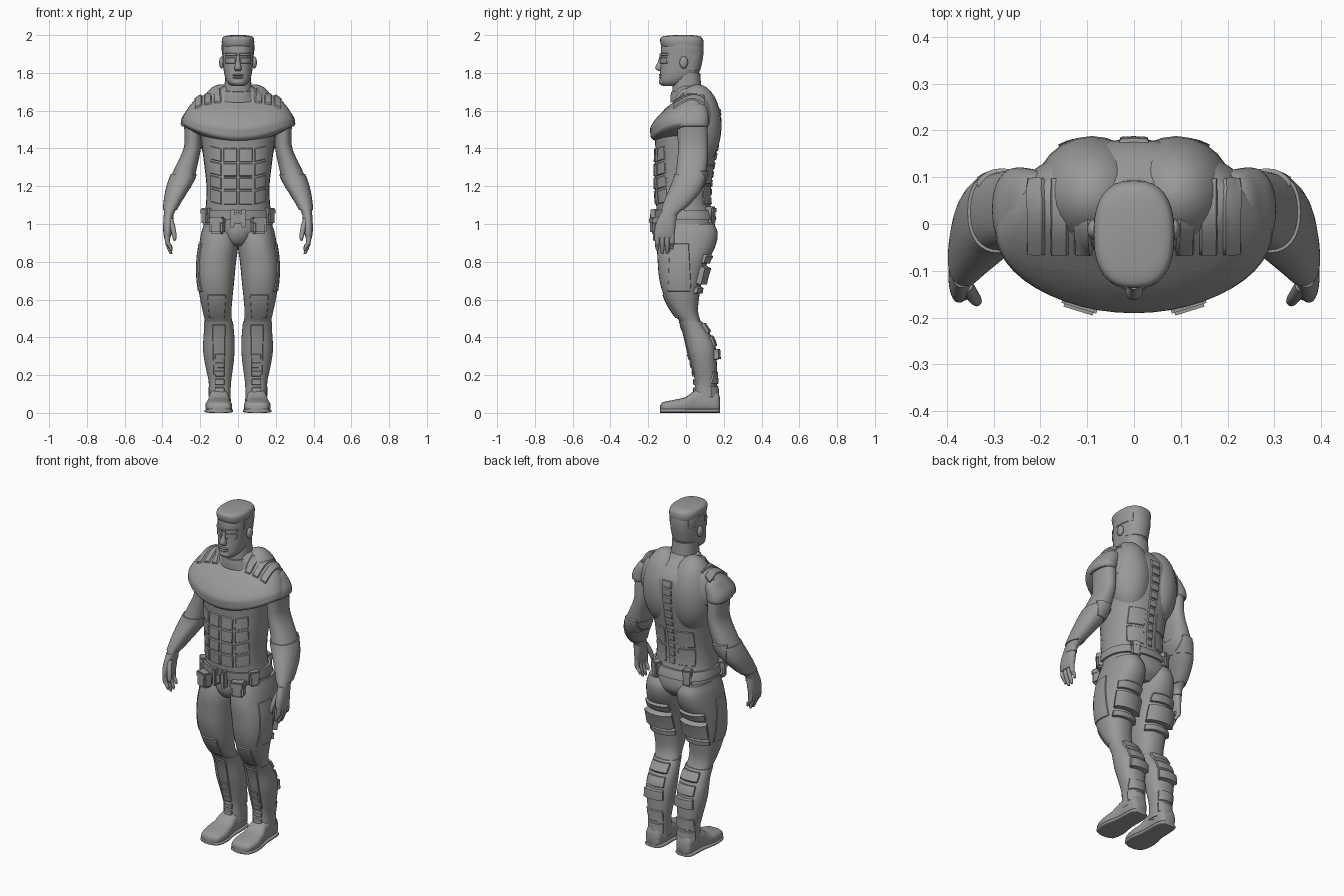
import bpy, bmesh
from math import cos, sin, pi, radians, copysign
from mathutils import Vector, Matrix
from mathutils.bvhtree import BVHTree

if "Cube" in bpy.data.objects:
    bpy.data.objects.remove(bpy.data.objects["Cube"])

GREY = (0.32, 0.32, 0.32, 1)
suit = bpy.data.materials.new("suit_grey")
suit.use_nodes = True
suit.diffuse_color = GREY
suit.node_tree.nodes["Principled BSDF"].inputs["Base Color"].default_value = GREY
made = []


def finish(name, bm, mirror):
    mesh = bpy.data.meshes.new(name)
    bm.to_mesh(mesh)
    bm.free()
    mesh.materials.append(suit)
    obj = bpy.data.objects.new(name, mesh)
    bpy.context.scene.collection.objects.link(obj)
    if mirror:
        obj.modifiers.new("mirror", "MIRROR").use_mirror_merge = False
    made.append(obj)
    return obj


def sample(rows, t):
    """Smoothly interpolated extents at station t."""
    rows = sorted(rows)
    last = len(rows) - 1
    i = next((k for k in range(last) if t <= rows[k + 1][0]), last - 1)
    a, b = rows[i], rows[i + 1]
    before, after = rows[max(i - 1, 0)], rows[min(i + 2, last)]
    h = b[0] - a[0]
    s = (t - a[0]) / h
    out = []
    for p, q, o, n in zip(a[1:], b[1:], before[1:], after[1:]):
        m0 = (q - o) / (b[0] - before[0]) * h
        m1 = (n - p) / (after[0] - a[0]) * h
        out.append(p + s * m0 + s * s * (3 * (q - p) - 2 * m0 - m1)
                   + s ** 3 * (2 * (p - q) + m0 + m1))
    return out


def loft(name, rows, mirror=True, power=2.3, axis="z", lift=0, shear=0, segs=32, sub=4):
    """Rounded sections (station, x0, x1, y0, y1) skinned along an axis."""
    rows = sorted(rows)
    stations = [a[0] + (b[0] - a[0]) * k / sub for a, b in zip(rows, rows[1:]) for k in range(sub)]
    bm, rings = bmesh.new(), []
    for t in stations + [rows[-1][0]]:
        x0, x1, y0, y1 = sample(rows, t)
        ring = []
        for k in range(segs):
            c, s = cos(2 * pi * k / segs), sin(2 * pi * k / segs)
            x = (x0 + x1) / 2 + (x1 - x0) / 2 * copysign(abs(c) ** (2 / power), c)
            y = (y0 + y1) / 2 + (y1 - y0) / 2 * copysign(abs(s) ** (2 / power), s)
            co = (x, y, t + lift * x * x + shear * y) if axis == "z" else (x, t, y)
            ring.append(bm.verts.new(co))
        rings.append(ring)
    for low, high in zip(rings, rings[1:]):
        for k in range(segs):
            n = (k + 1) % segs
            bm.faces.new((low[k], low[n], high[n], high[k]))
    bm.faces.new(rings[0][::-1])
    bm.faces.new(rings[-1])
    bmesh.ops.recalc_face_normals(bm, faces=bm.faces)
    return finish(name, bm, mirror)


def both(rows):
    return [(z, -h, h, y0, y1) for z, h, y0, y1 in rows]


def sleeve(name, rows, z0, z1, grow, mirror=True, count=8):
    """A shell that hugs part of a loft."""
    out = []
    for k in range(count + 1):
        z = z0 + (z1 - z0) * k / count
        x0, x1, y0, y1 = sample(rows, z)
        out.append((z, x0 - grow, x1 + grow, y0 - grow, y1 + grow))
    return loft(name, out, mirror, sub=2)


def blob(name, centre, radii, mirror=True):
    bm = bmesh.new()
    bmesh.ops.create_uvsphere(bm, u_segments=24, v_segments=16, radius=1,
                              matrix=Matrix.Translation(centre) @ Matrix.Diagonal((*radii, 1)))
    return finish(name, bm, mirror)


def box(name, centre, size, turn=0, mirror=True):
    bm = bmesh.new()
    bmesh.ops.create_cube(bm, size=1, matrix=Matrix.Translation(centre)
                          @ Matrix.Rotation(turn, 4, "Z") @ Matrix.Diagonal((*size, 1)))
    bmesh.ops.bevel(bm, geom=bm.edges[:], offset=min(size) * 0.18, segments=2, affect="EDGES")
    return finish(name, bm, mirror)


def surface(*objs):
    bm = bmesh.new()
    for obj in objs:
        bm.from_mesh(obj.data)
    tree = BVHTree.FromBMesh(bm)
    bm.free()
    return tree


VIEWS = {"front": (lambda u, v: (u, -1, v), (0, 1, 0)),
         "back": (lambda u, v: (u, 1, v), (0, -1, 0)),
         "top": (lambda u, v: (u, v, 2.6), (0, 0, -1)),
         "side": (lambda u, v: (1.1, u, v), (-1, 0, 0))}


def plate(name, tree, view, rect, thick=0.01, taper=1, slant=0, mirror=True, n=7):
    """A raised pad projected on a surface; taper scales its top width."""
    place, aim = VIEWS[view]
    aim = Vector(aim)
    u0, u1, v0, v1 = rect

    def steps(size):
        e = min(0.25, 0.006 / size)
        return [0] + [e + (1 - 2 * e) * k / n for k in range(n + 1)] + [1]

    us, vs = steps(u1 - u0), steps(v1 - v0)
    bm, grid = bmesh.new(), []
    for j, t in enumerate(vs):
        line = []
        for i, s in enumerate(us):
            u = (u0 + u1) / 2 + (s - 0.5) * (u1 - u0) * (1 + (taper - 1) * t)
            v = v0 + (v1 - v0) * t + slant * (u - u0)
            start = Vector(place(u, v))
            hit, normal = tree.ray_cast(start, aim)[:2]
            if hit is None:
                hit, normal = tree.find_nearest(start + aim)[:2]
            rim = i in (0, len(us) - 1) or j in (0, len(vs) - 1)
            line.append(bm.verts.new(hit + normal * (-0.004 if rim else thick)))
        grid.append(line)
    for a, b in zip(grid, grid[1:]):
        for i in range(len(us) - 1):
            bm.faces.new((a[i], a[i + 1], b[i + 1], b[i]))
    bm.normal_update()
    if sum(f.normal.dot(aim) * f.calc_area() for f in bm.faces) > 0:
        bmesh.ops.reverse_faces(bm, faces=bm.faces)
    return finish(name, bm, mirror)


# Trunk, chest and shoulders
TORSO = both([(0.9, .09, -.1, .11), (.95, .165, -.135, .15), (1.02, .18, -.15, .15), (1.1, .17, -.158, .13),
              (1.2, .167, -.166, .132), (1.3, .177, -.166, .145), (1.4, .19, -.162, .165), (1.5, .2, -.165, .178),
              (1.6, .215, -.12, .178), (1.65, .19, -.065, .155), (1.69, .13, -.06, .12), (1.73, .075, -.05, .08)])
torso = loft("torso", TORSO, False)
chest = loft("chest", both([(1.435, .17, -.155, .12), (1.452, .28, -.182, .15), (1.48, .295, -.189, .165), (1.515, .285, -.187, .178),
                            (1.58, .252, -.14, .178), (1.645, .2, -.068, .155), (1.672, .14, -.045, .12)]),
             False, power=2, lift=.8, segs=48)
caps = loft("shoulder_caps", [(1.515, .2, .295, -.05, .112), (1.525, .19, .303, -.058, .12), (1.56, .18, .298, -.055, .12),
                              (1.6, .17, .272, -.04, .115), (1.63, .17, .248, -.015, .1), (1.645, .19, .215, .02, .07)])
lats = blob("back_muscles", (.09, .06, 1.52), (.125, .128, .22))

# Legs, boots and feet
LEG = [(1.0, .03, .18, -.12, .15), (.95, .005, .195, -.14, .168), (.88, .0, .207, -.152, .155), (.8, .01, .217, -.15, .115),
       (.7, .02, .215, -.14, .085), (.6, .03, .2, -.11, .068), (.53, .035, .185, -.07, .065), (.47, .03, .174, -.025, .085),
       (.4, .024, .178, -.003, .135), (.33, .023, .18, .013, .155), (.25, .03, .168, .035, .158),
       (.15, .043, .148, .053, .16), (.05, .043, .15, .04, .168)]
legs = loft("legs", LEG)
boots = sleeve("boots", LEG, .06, .485, .005)
FOOT = [(-.137, .075, .125, .01, .04), (-.125, .045, .155, .004, .055), (-.06, .031, .172, .0, .07), (.0, .04, .165, .0, .085),
        (.05, .045, .155, .0, .12), (.12, .045, .152, .0, .13), (.17, .055, .145, .0, .11), (.18, .07, .13, .01, .08)]
loft("feet", FOOT, axis="y", power=2.8)
loft("soles", [(y, a - .005, b + .005, 0, .022) for y, a, b, _, _ in FOOT], axis="y", power=4)

# Arms, gauntlets and hands
ARM = [(1.61, .2, .25, .01, .09), (1.55, .19, .285, -.04, .108), (1.48, .195, .283, -.045, .115), (1.4, .197, .288, -.042, .116),
       (1.3, .217, .333, -.05, .112), (1.24, .232, .36, -.062, .102), (1.17, .272, .38, -.09, .07),
       (1.1, .315, .39, -.118, .01), (1.05, .34, .393, -.135, -.045), (1.02, .343, .395, -.145, -.05)]
arms = loft("arms", ARM)
sleeve("gauntlets", ARM, 1.075, 1.265, .006)
loft("palms", [(1.06, .345, .39, -.135, -.055), (1.0, .346, .396, -.16, -.055), (.95, .352, .395, -.168, -.06), (.925, .358, .39, -.164, -.068)])
for k, tip in enumerate((.86, .84, .842, .865)):
    y = -.152 + .026 * k
    path = [(.95, .375, y, .014), (.9, .372, y, .013), (tip + .02, .36, y, .011), (tip, .354, y, .006)]
    loft(f"finger_{k + 1}", [(z, x - r, x + r, p - r, p + r) for z, x, p, r in path], segs=12, power=2)
thumb = [(1.03, .358, -.13, .014), (.98, .345, -.152, .014), (.93, .336, -.165, .011), (.91, .336, -.167, .005)]
loft("thumbs", [(z, x - r, x + r, p - r, p + r) for z, x, p, r in thumb], segs=12, power=2)

# Head and neck
loft("neck", both([(1.64, .09, -.055, .11), (1.7, .074, -.072, .085), (1.8, .068, -.06, .075)]), False)
loft("collar", both([(1.66, .1, -.082, .115), (1.69, .086, -.082, .1), (1.715, .078, -.079, .084)]), False, shear=.2)
HEAD = both([(1.73, .035, -.12, -.05), (1.75, .056, -.138, .0), (1.79, .072, -.138, .06), (1.84, .078, -.135, .08),
             (1.9, .082, -.133, .09), (1.95, .083, -.128, .089), (1.985, .07, -.1, .07), (1.99, .05, -.07, .05)])
head = loft("head", HEAD, False)
loft("hair", both([(1.93, .078, -.118, .086), (1.945, .084, -.131, .092), (1.97, .086, -.137, .092),
                   (1.988, .08, -.132, .083), (1.996, .065, -.11, .065), (2.0, .035, -.06, .035)]), False, power=2.5)
on_head = surface(head)
plate("hair_back", on_head, "back", (-.076, .076, 1.81, 1.955), .003, mirror=False)
plate("hair_sides", on_head, "side", (-.06, .07, 1.89, 1.955), .003)
plate("lenses", on_head, "front", (.01, .068, 1.846, 1.884), .005)
plate("brows", on_head, "front", (.003, .068, 1.888, 1.906), .007)
loft("nose", both([(1.81, .016, -.146, -.11), (1.824, .019, -.163, -.11), (1.86, .011, -.148, -.11),
                   (1.89, .01, -.14, -.11)]), False, segs=16)
for name, z in (("upper_lip", 1.789), ("lower_lip", 1.776)):
    blob(name, (0, -.132, z), (.03, .012, .007), False)
blob("chin", (0, -.122, 1.752), (.036, .021, .02), False)
blob("ears", (.086, -.012, 1.855), (.014, .022, .032))

# Stomach, flank, back and shoulder padding
on_torso = surface(torso)
ABS = (1.1, 1.18, 1.25, 1.325, 1.405)
for k, (low, high) in enumerate(zip(ABS, ABS[1:])):
    plate(f"stomach_pads_{k + 1}", on_torso, "front", (.002, .078, low, high - .002), .007)
    plate(f"flank_pads_{k + 1}", on_torso, "front", (.084, .15, low, high - .004), .004, slant=.25)
on_back = surface(torso, lats)
for k in range(11):
    z, half = 1.1 + .047 * k, .02 + .0014 * k
    plate(f"spine_{k + 1}", on_back, "back", (-half, half, z, z + .044), .007, mirror=False, n=4)
for k in range(2):
    plate(f"lower_back_pads_{k + 1}", on_torso, "back", (.035, .13, 1.1 + .11 * k, 1.205 + .11 * k), .004)
on_shoulder = surface(torso, chest, caps)
for k, x in enumerate((.088, .138, .188)):
    plate(f"shoulder_strips_{k + 1}", on_shoulder, "top", (x, x + .042, -.068, .1), .008)

# Belt, pouches and buckle
sleeve("belt", TORSO, 1.025, 1.075, .012, False)
blob("groin_guard", (0, -.085, .97), (.075, .066, .088), False)
for name, spot, size, turn in (("front_pouch", (.11, -.155, .99), (.072, .06, .088), .3),
                               ("side_pouch", (.162, -.085, 1.04), (.055, .05, .085), .95),
                               ("back_pouch", (.1, .13, 1.045), (.05, .045, .09), -.4)):
    box(name, spot, size, turn)
    lid = Vector(spot) + Vector((0, 0, size[2] * .32))
    box(name + "_lid", lid, (size[0] * 1.08, size[1] * 1.08, size[2] * .4), turn)
box("buckle", (0, -.172, 1.03), (.036, .035, .06), 0, False)
box("buckle_sides", (.03, -.17, 1.03), (.022, .035, .1))

# Thigh, knee, shin and calf padding
on_leg, on_boot = surface(legs), surface(boots)
plate("thigh_plates", on_leg, "side", (-.1, .03, .64, .9), .005, taper=.8)
plate("knee_pads", on_leg, "front", (.07, .155, .5, .63), .006, taper=1.25)
plate("shin_guards", on_boot, "front", (.07, .132, .2, .47), .005, taper=1.25)
for k in range(5):
    z = .1 + .045 * k
    plate(f"laces_{k + 1}", on_boot, "front", (.07, .125, z, z + .038), .009, n=4)
for k, (low, high, thick) in enumerate(((.63, .67, .016), (.68, .78, .03), (.79, .84, .014))):
    plate(f"thigh_straps_{k + 1}", on_leg, "back", (.04, .19, low, high), thick)
for k, (low, high, thick) in enumerate(((.08, .145, .007), (.15, .22, .007), (.28, .34, .022), (.35, .41, .01), (.42, .475, .014))):
    plate(f"calf_straps_{k + 1}", on_boot, "back", (.045, .155, low, high), thick)
on_arm = surface(arms)
plate("elbow_guards", on_arm, "back", (.25, .335, 1.19, 1.285), .009)

# Smooth shading with crisp edges
bpy.ops.object.select_all(action="DESELECT")
for obj in made:
    obj.select_set(True)
bpy.context.view_layer.objects.active = made[0]
bpy.ops.object.shade_smooth_by_angle(angle=radians(40))
